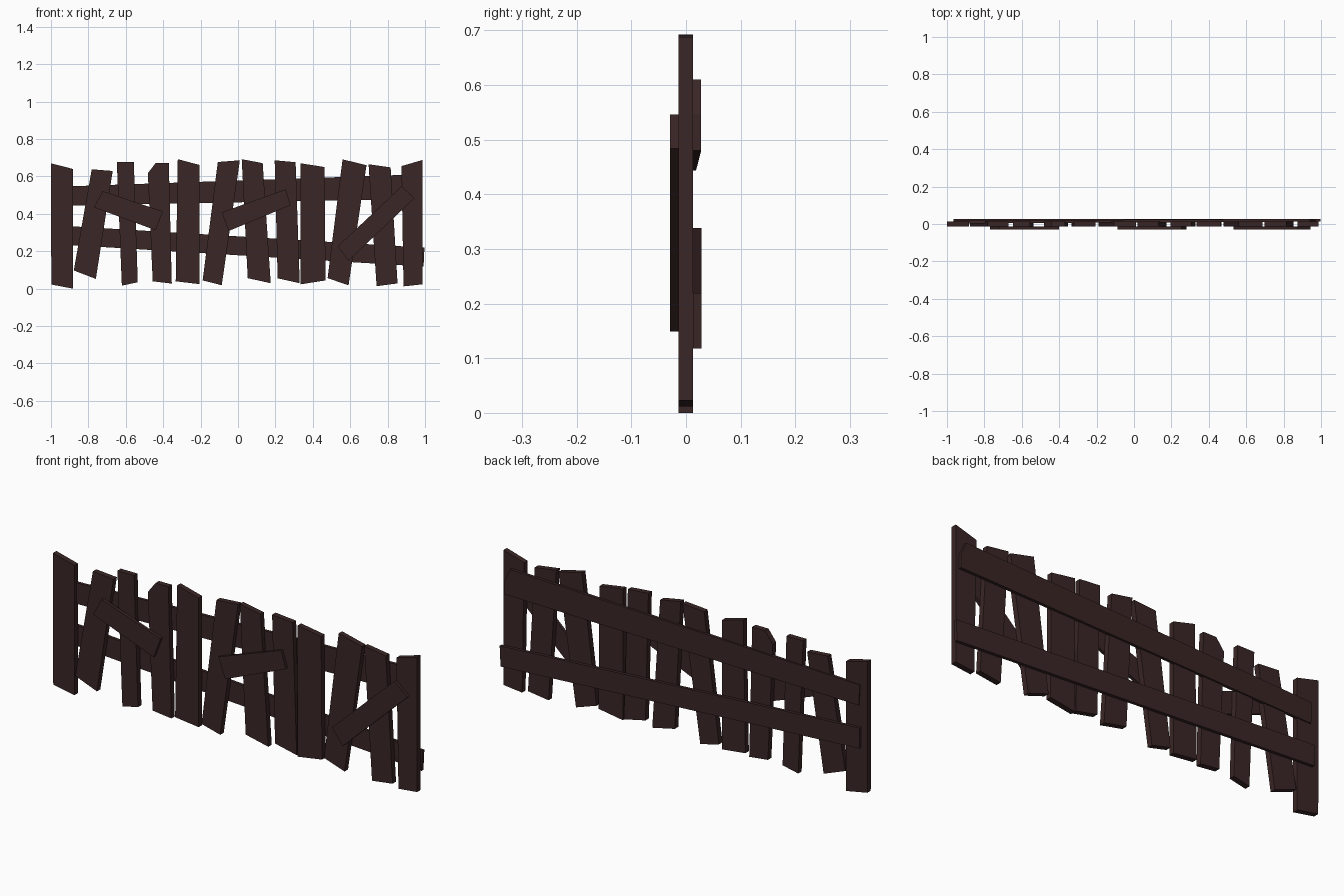
import bpy, bmesh

# dark stained wood, one flat colour
wood = bpy.data.materials.new("dark_brown_wood")
wood.diffuse_color = (0.043, 0.019, 0.019, 1)


def board(name, outline, y0, y1, yaw=0.0):
    """Cut a front outline (x, z) out of a board lying between y0 and y1."""
    bm = bmesh.new()
    front = [bm.verts.new((x, y0 + yaw * (x - 1), z)) for x, z in outline]
    back = [bm.verts.new((x, y1 + yaw * (x - 1), z)) for x, z in outline]
    n = len(outline)
    bm.faces.new(front)
    bm.faces.new(back[::-1])
    for i in range(n):
        j = (i + 1) % n
        bm.faces.new((front[i], back[i], back[j], front[j]))
    bmesh.ops.recalc_face_normals(bm, faces=bm.faces)
    mesh = bpy.data.meshes.new(name)
    bm.to_mesh(mesh)
    bm.free()
    mesh.materials.append(wood)
    ob = bpy.data.objects.new(name, mesh)
    bpy.context.collection.objects.link(ob)


# crooked pickets: top left, top right, bottom right, bottom left
pickets = [
    [(-1, .67), (-.883, .64), (-.883, 0), (-.998, .022)],
    [(-.782, .638), (-.67, .629), (-.76, .052), (-.878, .097)],
    [(-.648, .677), (-.557, .677), (-.536, .034), (-.621, .016)],
    [(-.482, .617), (-.44, .672), (-.37, .672), (-.354, .027), (-.456, .039)],
    [(-.322, .692), (-.205, .661), (-.205, .024), (-.333, .039)],
    [(-.108, .677), (.01, .686), (-.087, .018), (-.189, .044)],
    [(.02, .692), (.132, .671), (.175, .029), (.052, .056)],
    [(.196, .686), (.308, .676), (.33, .029), (.212, .055)],
    [(.335, .67), (.463, .65), (.468, .044), (.335, .023)],
    [(.559, .691), (.687, .66), (.591, .018), (.479, .056)],
    [(.698, .665), (.816, .648), (.853, .028), (.741, .013)],
    [(.874, .655), (.987, .688), (.987, .023), (.885, .012)],
]
for i, outline in enumerate(pickets):
    board(f"picket_{i + 1}", outline, -.014, .013)

# two long rails behind, the upper one slightly yawed
board("upper_rail", [(-.96, .545), (.94, .61), (.97, .547), (.97, .48),
                     (-.955, .443)], .013, .028, .005)
board("lower_rail", [(-.965, .338), (.997, .219), (.992, .118),
                     (-.965, .237)], .013, .028)

# three short braces nailed on the front
braces = [
    [(-.723, .521), (-.402, .413), (-.44, .312), (-.771, .435)],
    [(-.087, .408), (.255, .531), (.281, .446), (-.05, .308)],
    [(.874, .546), (.944, .484), (.591, .149), (.533, .226)],
]
for i, outline in enumerate(braces):
    board(f"front_brace_{i + 1}", outline, -.029, -.014)
